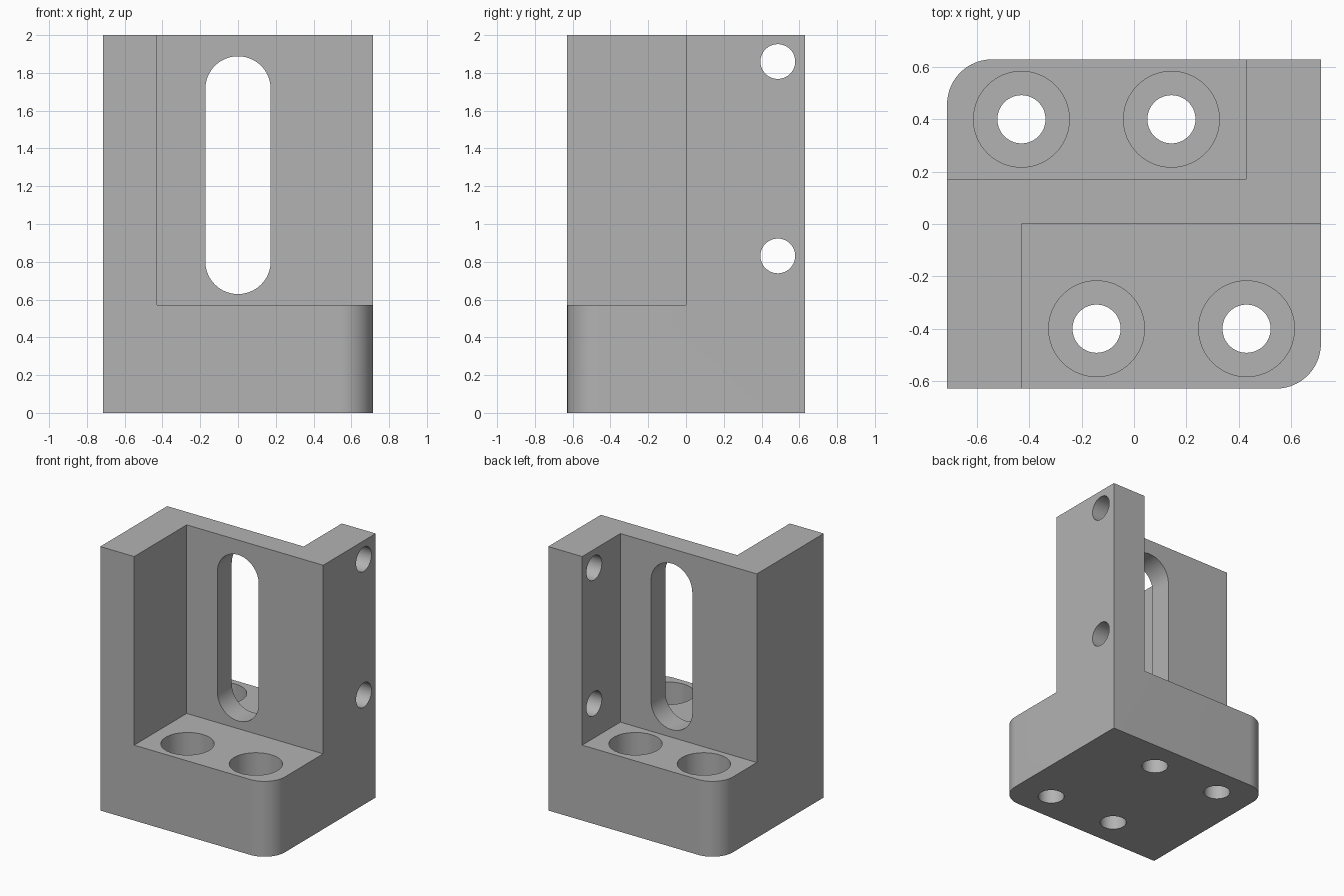
import bpy, bmesh, math
from mathutils import Vector, Matrix

cube = bpy.data.objects.get("Cube")
if cube:
    bpy.data.objects.remove(cube, do_unlink=True)

W, D, H = 0.714, 0.629, 2.0      # half width, half depth, height
BASE, FLANGE, WALL = 0.571, 0.43, 0.172

grey = bpy.data.materials.new("plain grey")
grey.use_nodes = True
colour = (0.45, 0.45, 0.45, 1)
grey.diffuse_color = colour
grey.node_tree.nodes["Principled BSDF"].inputs["Base Color"].default_value = colour


def arc(cx, cy, r, start, end, steps):
    angles = [math.radians(start + (end - start) * i / steps) for i in range(steps + 1)]
    return [(cx + r * math.cos(a), cy + r * math.sin(a)) for a in angles]


def prism(name, outline, low, high, turn=None):
    """Extrude a closed outline along z, then optionally turn it."""
    bm = bmesh.new()
    face = bm.faces.new([bm.verts.new((x, y, low)) for x, y in outline])
    top = bmesh.ops.extrude_face_region(bm, geom=[face])["geom"]
    moved = [v for v in top if isinstance(v, bmesh.types.BMVert)]
    bmesh.ops.translate(bm, verts=moved, vec=Vector((0, 0, high - low)))
    if turn:
        bm.transform(turn)
    bmesh.ops.recalc_face_normals(bm, faces=bm.faces)
    mesh = bpy.data.meshes.new(name)
    bm.to_mesh(mesh)
    bm.free()
    mesh.materials.append(grey)
    obj = bpy.data.objects.new(name, mesh)
    bpy.context.collection.objects.link(obj)
    return obj


def circle(cx, cy, r):
    return arc(cx, cy, r, 0, 360, 64)[:-1]


def rectangle(x0, y0, x1, y1):
    return [(x0, y0), (x1, y0), (x1, y1), (x0, y1)]


# Block with two opposite rounded corners
R = 0.172
outline = [(-W, -D)] + arc(W - R, R - D, R, -90, 0, 20)
outline += [(W, D)] + arc(R - W, D - R, R, 90, 180, 20)
bracket = prism("bracket", outline, 0, H)

# Front and rear pockets leave a Z-shaped upright above the base
cutters = [
    prism("front_pocket", rectangle(-FLANGE, -1, 1, 0), BASE, H + 0.2),
    prism("rear_pocket", rectangle(-1, WALL, FLANGE, 1), BASE, H + 0.2),
]

# Counterbored bolt holes in the base
for x, y in ((-0.43, 0.4), (0.143, 0.4), (-0.143, -0.4), (0.43, -0.4)):
    cutters.append(prism("bolt_hole", circle(x, y, 0.092), -0.1, 0.45))
    cutters.append(prism("counterbore", circle(x, y, 0.183), BASE - 0.26, BASE + 0.1))

# Cross holes through the flanges
along_x = Matrix.Rotation(math.radians(90), 4, "Z") @ Matrix.Rotation(math.radians(90), 4, "X")
for y in (-0.486, 0.486):
    for z in (0.831, 1.86):
        cutters.append(prism("flange_hole", circle(y, z, 0.092), -1, 1, along_x))

# Long slot through the middle wall
slot = arc(0, 1.715, 0.173, 0, 180, 32) + arc(0, 0.802, 0.173, 180, 360, 32)
cutters.append(prism("slot", slot, -0.3, 0.1, Matrix.Rotation(math.radians(90), 4, "X")))

# Apply the cuts and remove the cutters
for cutter in cutters:
    mod = bracket.modifiers.new(cutter.name, "BOOLEAN")
    mod.operation, mod.solver, mod.object = "DIFFERENCE", "EXACT", cutter
bpy.context.view_layer.objects.active = bracket
bracket.select_set(True)
for mod in list(bracket.modifiers):
    bpy.ops.object.modifier_apply(modifier=mod.name)
for cutter in cutters:
    bpy.data.objects.remove(cutter, do_unlink=True)
bpy.ops.object.shade_smooth_by_angle(angle=math.radians(30))
